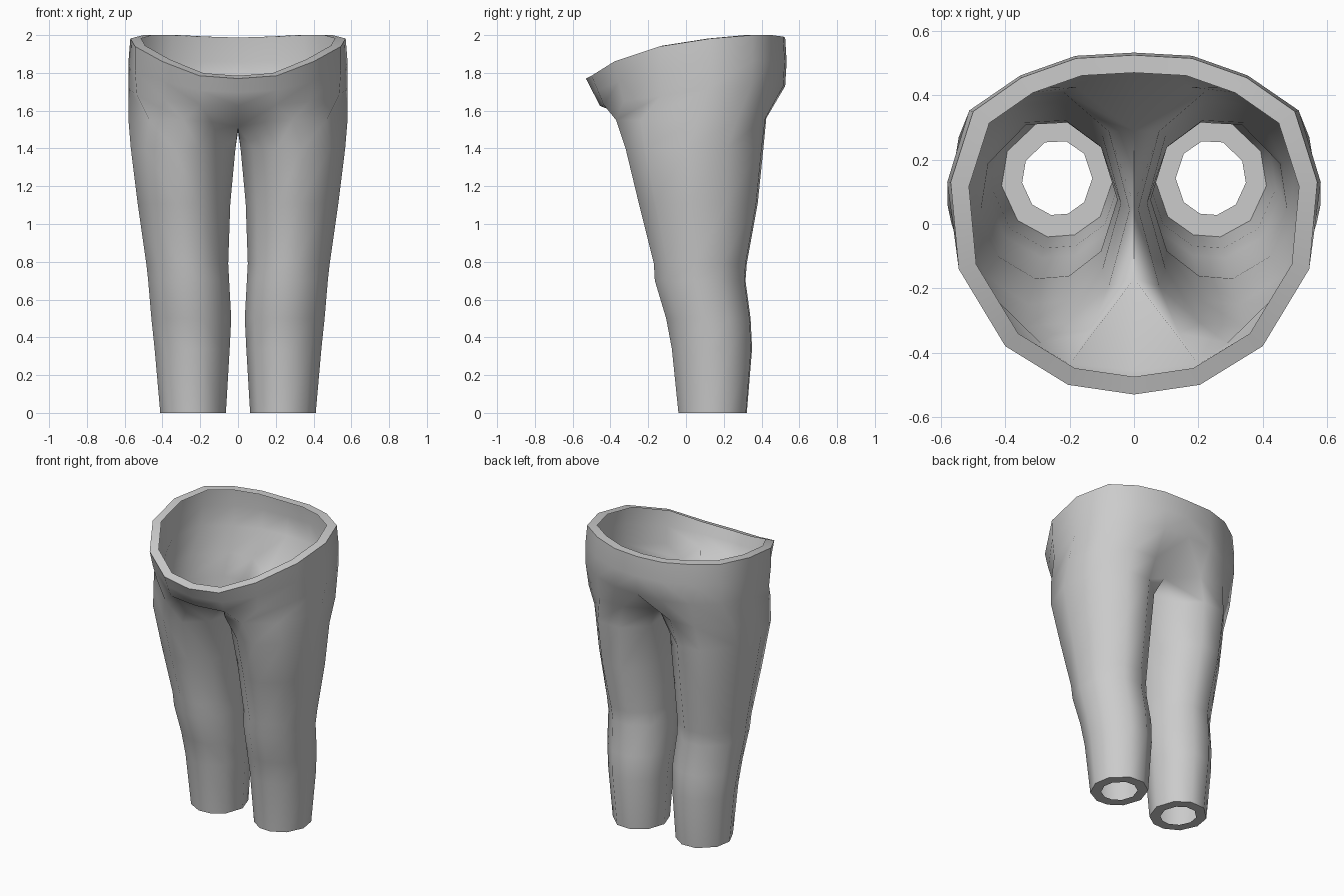
import bpy, bmesh, math

if "Cube" in bpy.data.objects:
    bpy.data.objects.remove(bpy.data.objects["Cube"])

# Plain grey cloth
cloth = bpy.data.materials.new("grey cloth")
cloth.diffuse_color = (0.6, 0.6, 0.6, 1)
cloth.use_nodes = True
cloth.node_tree.nodes["Principled BSDF"].inputs["Base Color"].default_value = cloth.diffuse_color

# Direction of each corner around a leg, from the front inner side outwards
ANGLES = [-140, -108, -80, -45, -7, 27, 70, 105, 140, 180]


def leg_ring(z, x0, x1, y0, y1):
    """Ten-sided leg section filling the given bounds."""
    cx, cy, rx, ry = (x0 + x1) / 2, (y0 + y1) / 2, (x1 - x0) / 2, (y1 - y0) / 2
    return [(cx + rx * math.cos(math.radians(a)) * 1.005,
             cy + ry * math.sin(math.radians(a)) * (1.035 if a > 0 else 1.015), z)
            for a in ANGLES]


# Leg sections from hem to upper thigh: z, inner x, outer x, front y, back y
legs = [leg_ring(*s) for s in (
    (0.00, .130, .348, .028, .257),     # inner edge of the hem lip
    (0.00, .065, .412, -.040, .322),
    (0.34, .045, .442, -.075, .350),
    (0.50, .037, .459, -.105, .342),
    (0.70, .048, .476, -.165, .315),
    (0.79, .053, .486, -.170, .322),
    (1.11, .042, .532, -.250, .380),
    (1.40, .015, .568, -.320, .410))]

# Crotch section: its first, ninth and tenth points lie on the middle seam
crotch = [(0, -.17, 1.515), (.14, -.34, 1.54), (.29, -.37, 1.55), (.47, -.24, 1.55),
          (.58, .06, 1.55), (.545, .27, 1.55), (.36, .42, 1.56), (.18, .425, 1.56),
          (0, .29, 1.54), (0, .06, 1.49)]

# Half sections of the hips and the slanting waist rim, front to back
hips = [(0, -.455, 1.625), (.20, -.435, 1.63), (.38, -.33, 1.65), (.535, -.13, 1.68),
        (.58, .125, 1.72), (.515, .345, 1.73), (.35, .455, 1.73), (.18, .515, 1.73),
        (0, .525, 1.73)]
rim = [(0, -.53, 1.77), (.205, -.50, 1.785), (.40, -.38, 1.86), (.545, -.14, 1.94),
       (.57, .13, 1.982), (.50, .35, 2.0), (.35, .455, 2.0), (.18, .515, 1.992),
       (0, .525, 1.987)]
waist = [((a[0] + b[0]) / 2 * 1.01, (a[1] + b[1]) / 2 * (1.015 if a[1] > 0 else 1),
          (a[2] + b[2]) / 2) for a, b in zip(hips, rim)]
rim_lip = [(x * .9, y * .896, z + max(0, -y) * .028) for x, y, z in rim]

# Loft one half from the hem lip up to the waist lip
bm = bmesh.new()
rings = [[bm.verts.new(p) for p in ring]
         for ring in legs + [crotch, hips, waist, rim, rim_lip]]
for low, high in zip(rings, rings[1:]):
    closed = len(high) == 10
    for i in range(10 if closed else 8):
        j = (i + 1) % 10
        bm.faces.new((low[i], low[j], high[j], high[i]))
mesh = bpy.data.meshes.new("trousers")
bm.to_mesh(mesh)
bm.free()
mesh.materials.append(cloth)
trousers = bpy.data.objects.new("trousers", mesh)
bpy.context.collection.objects.link(trousers)
bpy.context.view_layer.objects.active = trousers
trousers.select_set(True)

# Mirror the other half
mirror = trousers.modifiers.new("mirror", 'MIRROR')
mirror.use_clip = True
bpy.ops.object.modifier_apply(modifier="mirror")
bpy.ops.object.shade_smooth_by_angle(angle=math.radians(50))
